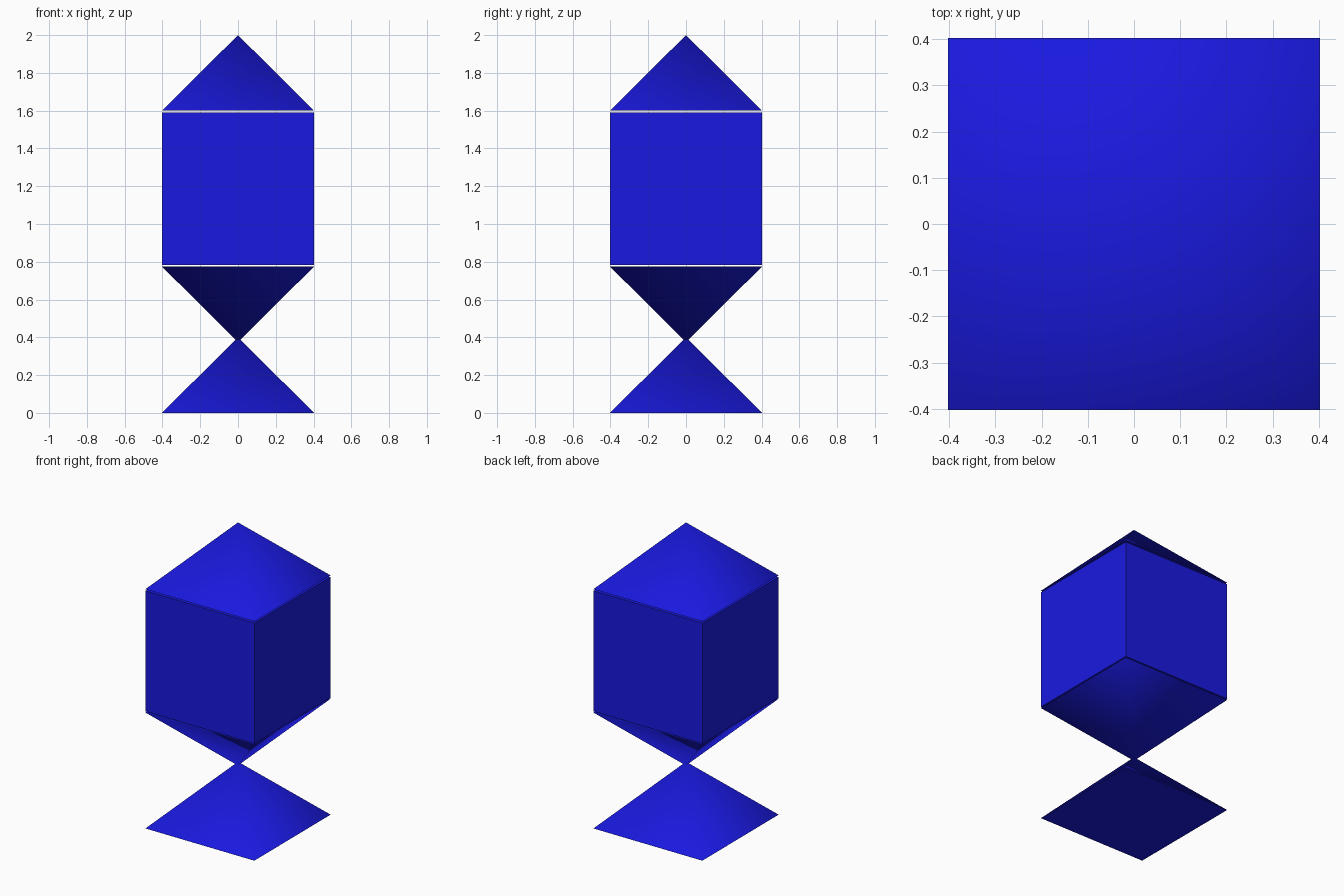
import bpy
import math

if "Cube" in bpy.data.objects:
    bpy.data.objects.remove(bpy.data.objects["Cube"])

HALF = 0.403      # half width of every block
PEAK = 0.40       # height of each pyramid

blue = bpy.data.materials.new("blue")
blue.diffuse_color = (0.01, 0.01, 0.75, 1)
blue.use_nodes = True
blue.node_tree.nodes["Principled BSDF"].inputs["Base Color"].default_value = blue.diffuse_color


def pyramid(name, base_z, up=True):
    """Square pyramid with its capped base at base_z, pointing up or down."""
    big, small = HALF * math.sqrt(2), 0
    r1, r2 = (big, small) if up else (small, big)
    mid = base_z + (PEAK / 2 if up else -PEAK / 2)
    bpy.ops.mesh.primitive_cone_add(vertices=4, radius1=r1, radius2=r2, depth=PEAK,
                                    location=(0, 0, mid), rotation=(0, 0, math.pi / 4))
    obj = bpy.context.object
    obj.name = name
    obj.data.materials.append(blue)
    # sloping sides blend together, base rim stays sharp
    bpy.ops.object.shade_smooth_by_angle(angle=math.radians(75))
    return obj


# Foot and the inverted pyramid whose tip sinks slightly into it
pyramid("foot_pyramid", 0.0)
pyramid("inverted_pyramid", 0.775, up=False)

# Cube body, separated by thin gaps above and below
BOTTOM, TOP = 0.783, 1.589
bpy.ops.mesh.primitive_cube_add(size=1, location=(0, 0, (BOTTOM + TOP) / 2))
body = bpy.context.object
body.name = "cube_body"
body.scale = (2 * HALF, 2 * HALF, TOP - BOTTOM)
body.data.materials.append(blue)

# Roof
pyramid("roof_pyramid", 1.60)
